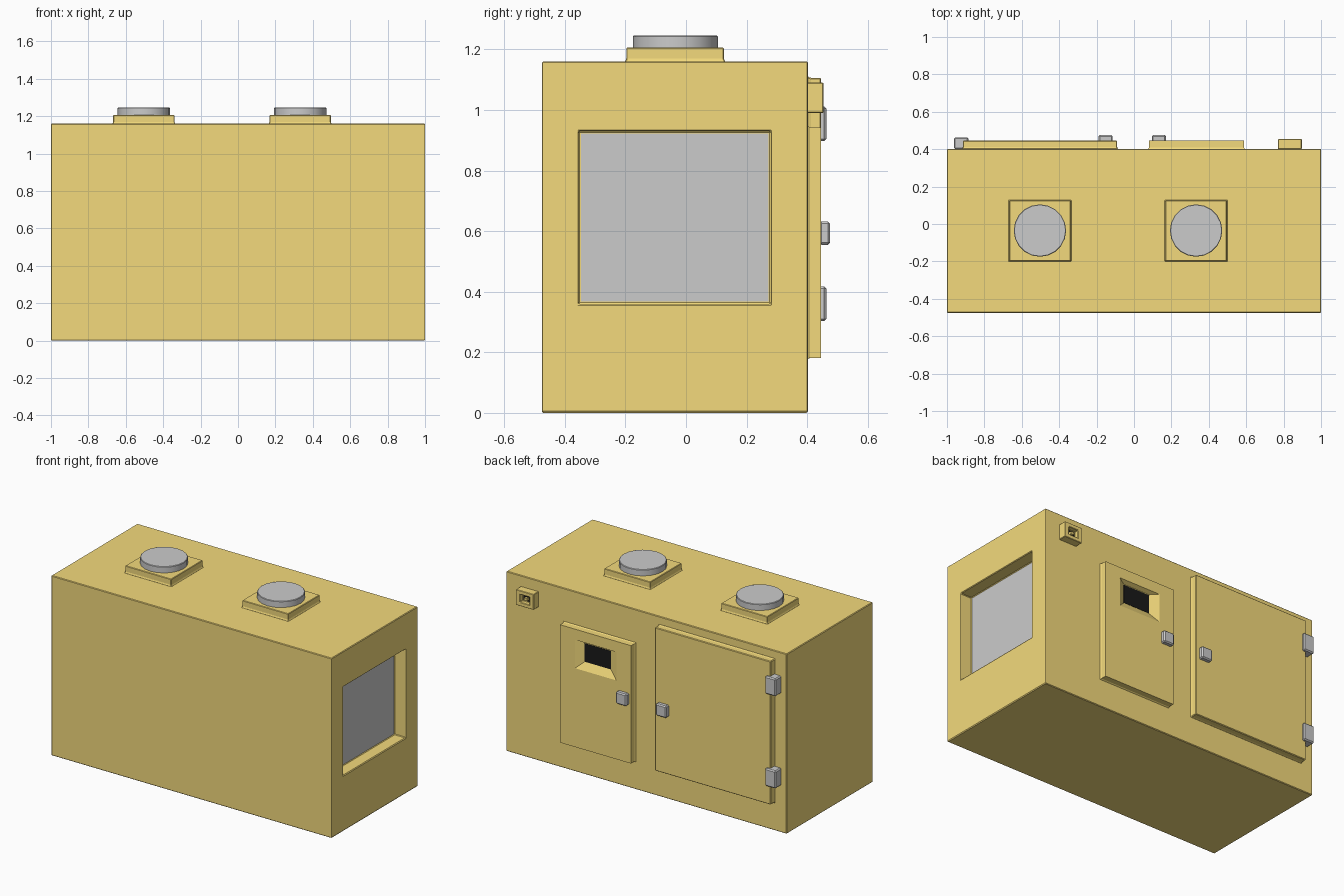
import bpy, bmesh

if "Cube" in bpy.data.objects:
    bpy.data.objects.remove(bpy.data.objects["Cube"])


def material(name, color):
    m = bpy.data.materials.new(name)
    m.diffuse_color = color
    m.use_nodes = True
    m.node_tree.nodes["Principled BSDF"].inputs["Base Color"].default_value = m.diffuse_color
    return m


YELLOW = material("yellow_paint", (0.9, 0.7, 0.2, 1))
BLACK = material("black_screen", (0.01, 0.01, 0.01, 1))

# Each plane maps (u, v, height) to x, y, z
PLANES = {
    "x": lambda u, v, h: (h, u, v),
    "y": lambda u, v, h: (u, h, v),
    "z": lambda u, v, h: (u, v, h),
}


def finish(name, bm, mat=None, bevel=0):
    bmesh.ops.recalc_face_normals(bm, faces=bm.faces)
    mesh = bpy.data.meshes.new(name)
    bm.to_mesh(mesh)
    bm.free()
    ob = bpy.data.objects.new(name, mesh)
    bpy.context.collection.objects.link(ob)
    if mat:
        mesh.materials.append(mat)
    if bevel:
        mod = ob.modifiers.new("edge_bevel", "BEVEL")
        mod.width = bevel
        mod.segments = 1
    return ob


def loft(name, plane, rings, mat=None, bevel=0):
    """Skin rectangles (u0, u1, v0, v1, height), capping both ends."""
    bm = bmesh.new()
    loops = []
    for u0, u1, v0, v1, h in rings:
        corners = ((u0, v0), (u1, v0), (u1, v1), (u0, v1))
        loops.append([bm.verts.new(PLANES[plane](u, v, h)) for u, v in corners])
    for a, b in zip(loops, loops[1:]):
        for i in range(4):
            j = (i + 1) % 4
            bm.faces.new((a[i], a[j], b[j], b[i]))
    bm.faces.new(loops[0])
    bm.faces.new(loops[-1])
    return finish(name, bm, mat, bevel)


def box(name, plane, rect, h0, h1, mat=None, bevel=0):
    return loft(name, plane, [(*rect, h0), (*rect, h1)], mat, bevel)


def plate(rect, h0, h1, flare=0.006):
    """Rings of a raised plate with a small flared foot."""
    u0, u1, v0, v1 = rect
    foot = (u0 - flare, u1 + flare, v0 - flare, v1 + flare)
    return [(*foot, h0), (*rect, h0 + 0.009), (*rect, h1)]


# Cabinet with the side window recess
side, window = (-0.475, 0.402, 0, 1.16), (-0.355, 0.28, 0.36, 0.93)
loft("cabinet", "x", [(*side, -1), (*side, 1), (*window, 1), (*window, 0.92)],
     YELLOW, 0.004)
box("side_window", "x", (-0.347, 0.272, 0.367, 0.922), 0.915, 0.923)

# Two roof outlets
for i, x in enumerate((-0.503, 0.332)):
    rect = (x - 0.164, x + 0.164, -0.197, 0.125)
    loft(f"outlet_base_{i + 1}", "z", plate(rect, 1.158, 1.206), YELLOW, 0.003)
    bm = bmesh.new()
    bmesh.ops.create_cone(bm, cap_ends=True, segments=20, radius1=0.14,
                          radius2=0.14, depth=0.045)
    bmesh.ops.translate(bm, verts=bm.verts, vec=(x, -0.035, 1.2235))
    cap = finish(f"outlet_cap_{i + 1}", bm, None, 0.003)
    bpy.context.view_layer.objects.active = cap
    cap.select_set(True)
    bpy.ops.object.shade_smooth_by_angle()
    cap.select_set(False)

# Large service door
loft("service_door", "y", plate((-0.915, -0.09, 0.182, 1.106), 0.40, 0.446),
     YELLOW, 0.004)

# Control door with its sloped screen recess
loft("control_door", "y",
     plate((0.08, 0.587, 0.182, 0.942), 0.40, 0.446)
     + [(0.185, 0.48, 0.69, 0.873, 0.446), (0.24, 0.43, 0.735, 0.86, 0.42)],
     YELLOW)
box("control_screen", "y", (0.24, 0.43, 0.737, 0.855), 0.416, 0.422, BLACK)

# Door handles and hinges
for name, x in (("control_handle", 0.133), ("service_handle", -0.152)):
    box(name, "y", (x - 0.038, x + 0.038, 0.555, 0.632), 0.44, 0.475, None, 0.007)
for i, z in enumerate((0.36, 0.954)):
    box(f"door_hinge_{i + 1}", "y", (-0.963, -0.886, z - 0.057, z + 0.057),
        0.40, 0.463, None, 0.007)

# Small switch box with a recessed dark slot
outer, slot = (0.77, 0.897, 0.99, 1.09), (0.8, 0.867, 1.015, 1.065)
loft("switch_box", "y", [(*outer, 0.40), (*outer, 0.454), (*slot, 0.454),
                         (*slot, 0.425)], YELLOW, 0.003)
box("switch_slot", "y", (0.806, 0.861, 1.02, 1.06), 0.42, 0.428, BLACK)
box("switch_toggle", "y", (0.822, 0.845, 1.03, 1.046), 0.425, 0.445, YELLOW)
